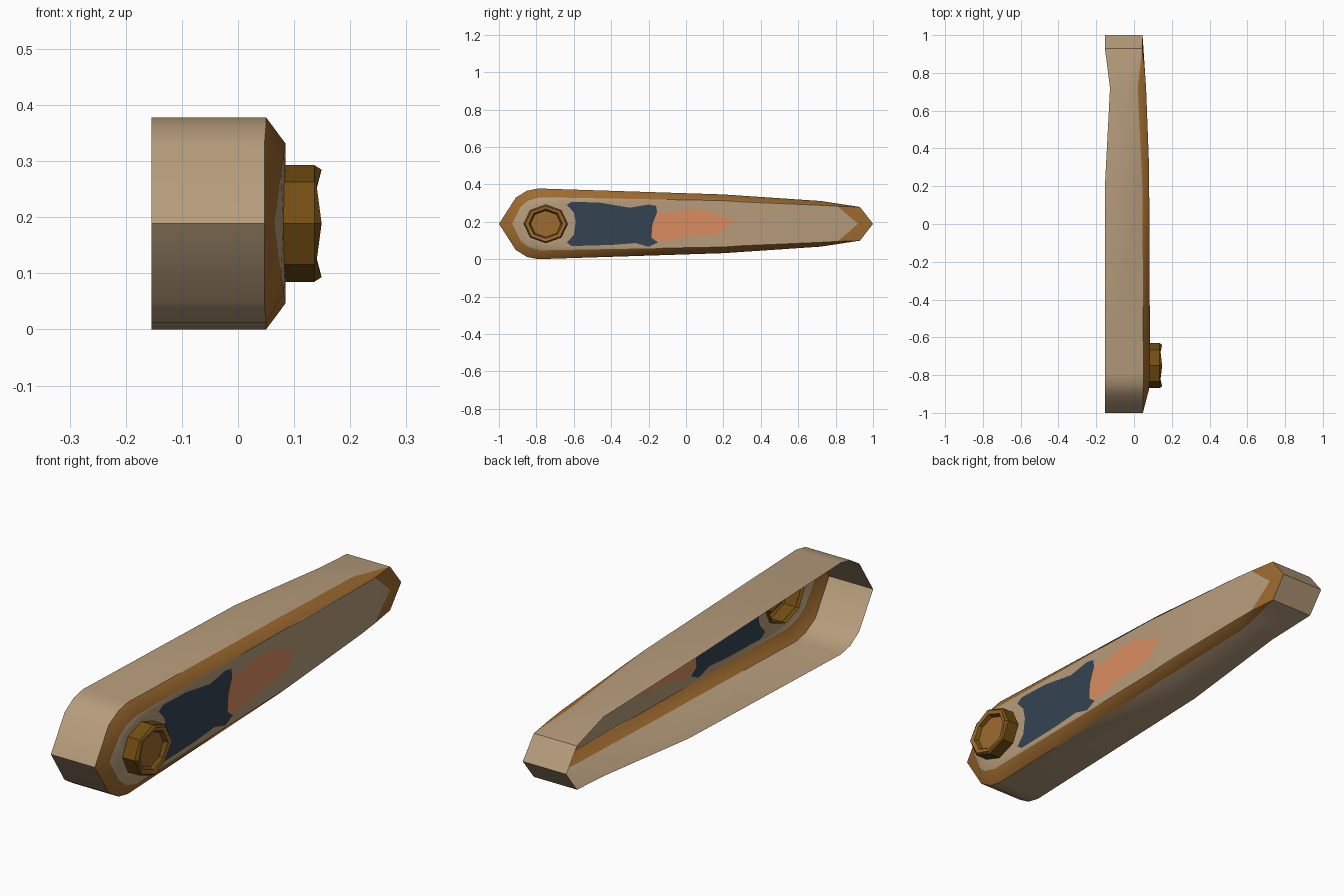
import bpy, bmesh, math
from mathutils import Vector
from mathutils.geometry import delaunay_2d_cdt

if "Cube" in bpy.data.objects:
    bpy.data.objects.remove(bpy.data.objects["Cube"])

ZC = 0.189


def material(name, rgb):
    m = bpy.data.materials.new(name)
    m.diffuse_color = (*rgb, 1)
    m.use_nodes = True
    m.node_tree.nodes["Principled BSDF"].inputs["Base Color"].default_value = m.diffuse_color
    return m


MATS = [material("tan", (.47, .335, .20)), material("bronze", (.34, .145, .028)),
        material("dark bronze", (.17, .075, .006)), material("navy", (.034, .056, .084)),
        material("peach", (.70, .265, .115))]


def finish(bm, name, angle):
    bmesh.ops.remove_doubles(bm, verts=bm.verts, dist=0.0005)
    bmesh.ops.recalc_face_normals(bm, faces=bm.faces)
    for f in bm.faces:
        f.smooth = True
    me = bpy.data.meshes.new(name)
    bm.to_mesh(me)
    bm.free()
    for m in MATS:
        me.materials.append(m)
    me.set_sharp_from_angle(angle=math.radians(angle))
    ob = bpy.data.objects.new(name, me)
    bpy.context.collection.objects.link(ob)
    return ob


def mirror_loop(half):
    # close a half outline (first and last points lie on the middle line)
    return half + [(p[0], -p[1], *p[2:]) for p in half[-2:0:-1]]


def inside(p, poly):
    hit = False
    for (ax, ay), (bx, by) in zip(poly, poly[1:] + poly[:1]):
        if (ay > p[1]) != (by > p[1]) and p[0] < (bx - ax) * (p[1] - ay) / (by - ay) + ax:
            hit = not hit
    return hit


# front height along the length
PROFILE = [(-1, .05), (-.93, .065), (-.87, .081), (-.78, .085), (.3, .08), (.72, .064), (.93, .05), (1, .045)]


def height(y):
    for (a, xa), (b, xb) in zip(PROFILE, PROFILE[1:]):
        if y <= b:
            return xa + (xb - xa) * (y - a) / (b - a)
    return PROFILE[-1][1]


# outer rim: y, half height, front x, back x
RIM = mirror_loop([(-1, 0, .047, -.154), (-.91, .14, .047, -.154), (-.85, .177, .05, -.154),
                   (-.79, .189, .05, -.154), (.2, .157, .044, -.154), (.72, .122, .02, -.127),
                   (.93, .09, .043, -.154), (1, 0, .045, -.154)])
# front plate outline: y, half height
PLATE = mirror_loop([(-.93, 0), (-.885, .09), (-.845, .123), (-.78, .142), (.2, .124),
                     (.72, .099), (.81, .094), (.92, 0)])
NAVY = [(-.637, .29), (-.61, .307), (-.46, .302), (-.3, .275), (-.2, .292), (-.16, .285), (-.155, .25),
        (-.18, .184), (-.185, .115), (-.15, .09), (-.2, .066), (-.27, .086), (-.4, .076),
        (-.61, .07), (-.637, .088), (-.6, .13), (-.59, .2), (-.6, .25)]
PEACH = [(-.21, .24), (-.155, .25), (-.075, .25), (.02, .268), (.1, .264), (.17, .237), (.26, .205),
         (.207, .157), (.15, .125), (.047, .13), (-.03, .115), (-.097, .098), (-.165, .1), (-.21, .12)]
NAVY = [(y, z - ZC) for y, z in NAVY]
PEACH = [(y, z - ZC) for y, z in PEACH]


def octagon(s):
    return [(-.75 + .119 * s * math.cos(k * math.pi / 4), .104 * s * math.sin(k * math.pi / 4))
            for k in range(8)]


HOLE = octagon(.98)

# shell: open-backed wall, bronze bevel and front plate with cut-in colour patches
bm = bmesh.new()
loops = [[bm.verts.new((r[3], r[0], ZC + r[1])) for r in RIM],
         [bm.verts.new((r[2], r[0], ZC + r[1])) for r in RIM],
         [bm.verts.new((height(p[0]), p[0], ZC + p[1])) for p in PLATE]]
n = len(RIM)
for k in range(2):
    for i in range(n):
        j = (i + 1) % n
        f = bm.faces.new((loops[k][i], loops[k][j], loops[k + 1][j], loops[k + 1][i]))
        f.material_index = k

pts, edges = [], []
for poly in (PLATE, HOLE, NAVY, PEACH):
    s = len(pts)
    pts += [Vector(p) for p in poly]
    edges += [(s + i, s + (i + 1) % len(poly)) for i in range(len(poly))]
for y, h in ((.3, .117), (.72, .097)):
    edges.append((len(pts), len(pts) + 1))
    pts += [Vector((y, -h)), Vector((y, h))]
vs, _, faces, *_ = delaunay_2d_cdt(pts, edges, [], 1, 1e-5)
verts = [bm.verts.new((height(v.x), v.x, ZC + v.y)) for v in vs]
for f in faces:
    c = sum((vs[i] for i in f), Vector((0, 0))) / len(f)
    if inside(c, HOLE) or not inside(c, PLATE):
        continue
    face = bm.faces.new([verts[i] for i in f])
    face.material_index = 3 if inside(c, NAVY) else 4 if inside(c, PEACH) else 0
finish(bm, "handle_shell", 40)

# button: octagonal rim with a raised uneven ridge and a dished top
bm = bmesh.new()
RINGS = [(1, .068, 0), (1, .136, 0), (.92, .143, .006), (.76, .14, .003), (.68, .126, 0)]
COLOURS = [2, 2, 1, 2]
rings = [[bm.verts.new((x + jag * (1 if k % 2 == 0 else -.5), y, ZC + z))
          for k, (y, z) in enumerate(octagon(s))] for s, x, jag in RINGS]
for a, b, col in zip(rings, rings[1:], COLOURS):
    for i in range(8):
        j = (i + 1) % 8
        bm.faces.new((a[i], a[j], b[j], b[i])).material_index = col
bm.faces.new(rings[-1]).material_index = 1
finish(bm, "round_button", 25)
